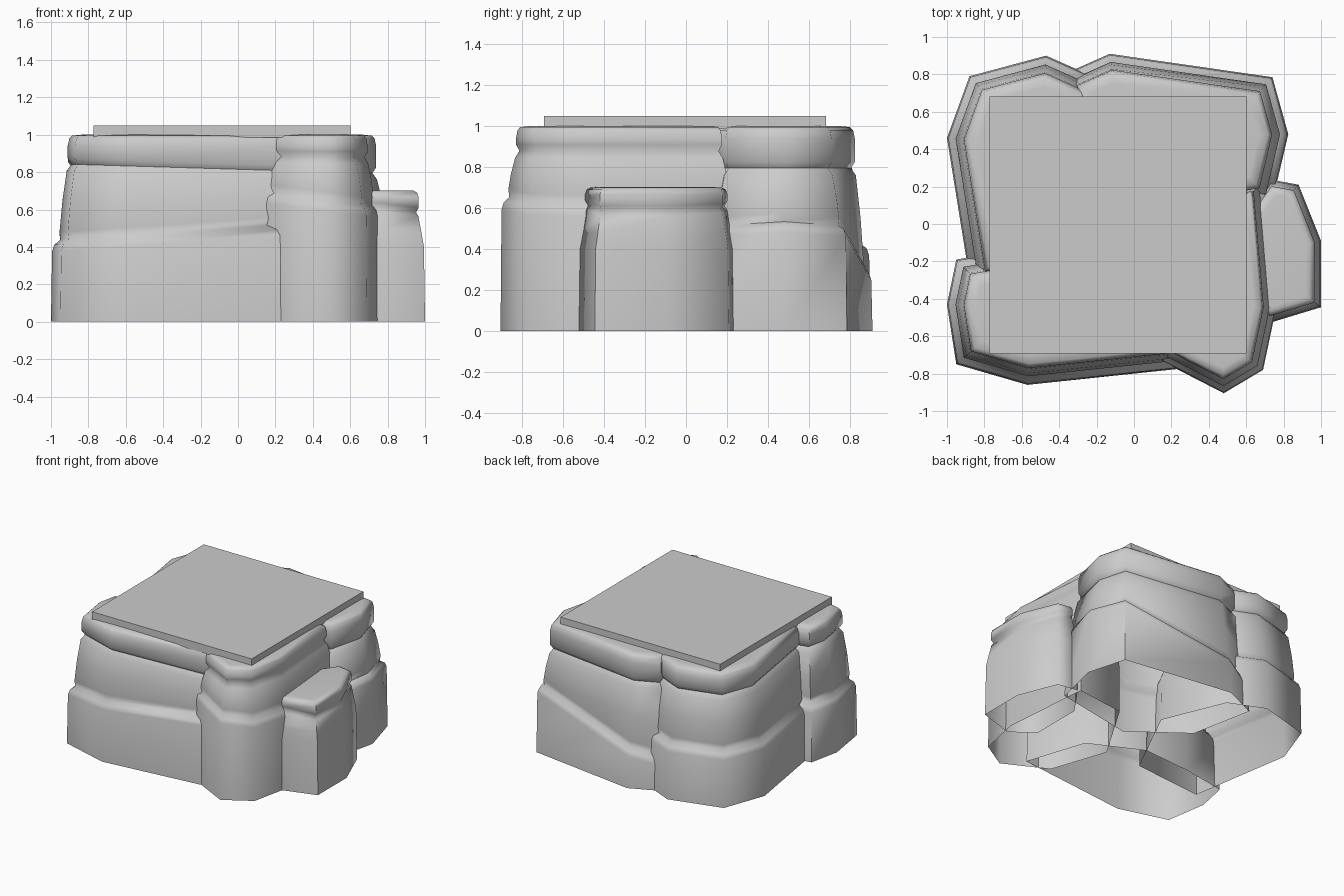
import bpy, bmesh, math
from mathutils import Vector

if "Cube" in bpy.data.objects:
    bpy.data.objects.remove(bpy.data.objects["Cube"])


def inset_loop(pts, d):
    """Offset a counter-clockwise outline inward by d with mitred corners."""
    out = []
    n = len(pts)
    for i in range(n):
        p, a, b = Vector(pts[i]), Vector(pts[i - 1]), Vector(pts[(i + 1) % n])
        e1, e2 = (p - a).normalized(), (b - p).normalized()
        n1, n2 = Vector((-e1.y, e1.x)), Vector((-e2.y, e2.x))
        out.append(p + (n1 + n2) * d / max(0.5, 1 + n1.dot(n2)))
    return out


def rock(name, outline, rows):
    """Open-bottomed rock; rows are (inset, height function of x, y)."""
    bm = bmesh.new()
    loops = []
    for d, height in rows:
        loops.append([bm.verts.new((p.x, p.y, height(p.x, p.y)))
                      for p in inset_loop(outline, d)])
    n = len(outline)
    for lo, hi in zip(loops, loops[1:]):
        for i in range(n):
            j = (i + 1) % n
            bm.faces.new((lo[i], lo[j], hi[j], hi[i]))
    bm.faces.new(loops[-1])
    me = bpy.data.meshes.new(name)
    bm.to_mesh(me)
    bm.free()
    ob = bpy.data.objects.new(name, me)
    bpy.context.collection.objects.link(ob)
    bpy.ops.object.select_all(action='DESELECT')
    ob.select_set(True)
    bpy.context.view_layer.objects.active = ob
    bpy.ops.object.shade_smooth_by_angle(angle=math.radians(66))
    return ob


def flat(z):
    return lambda x, y: z


def tilted(g, dz):
    return lambda x, y: g[0] + g[1] * x + g[2] * y + dz


def ledge_rows(low, high, k):
    """Two sloping grooves, tapering wall and rounded top lip."""
    mid = lambda x, y: (tilted(low, 0)(x, y) + tilted(high, 0)(x, y)) / 2
    return [(0, flat(0)), (.006 * k, tilted(low, -.06)), (.018 * k, tilted(low, -.025)),
            (.050 * k, tilted(low, 0)), (.045 * k, tilted(low, .04)),
            (.060 * k, mid), (.083 * k, tilted(high, -.04)),
            (.108 * k, tilted(high, -.005)), (.088 * k, tilted(high, .025)),
            (.088 * k, flat(.94)), (.097 * k, flat(.98)),
            (.112 * k, flat(.995)), (.16 * k, flat(1.0))]


# Four large rocks
rock("front_left_rock",
     [(-.57, -.86), (.35, -.763), (.2, -.3), (-.2, -.1), (-.6, -.13),
      (-.95, -.19), (-1, -.43), (-.95, -.75)],
     ledge_rows((.505, .07, 0), (.82, -.03, 0), 1.0))
rock("front_right_rock",
     [(.48, -.905), (.69, -.78), (.76, -.45), (.70, .25), (.3, .2),
      (0, -.3), (.15, -.735)],
     ledge_rows((.71, -.12, 0), (.89, -.01, 0), .75))
rock("back_right_rock",
     [(.74, .12), (.825, .48), (.74, .785), (-.13, .91), (-.4, .79),
      (-.3, .3), (.1, 0)],
     ledge_rows((.34, .25, 0), (.80, 0, 0), .95))
rock("back_left_rock",
     [(-1, .46), (-.87, -.35), (-.3, -.3), (0, .3), (-.2, .78),
      (-.47, .9), (-.88, .79)],
     ledge_rows((.42, 0, .01), (.83, 0, 0), 1.0))

# Small rock on the right side
groove = (.70, -.12, 0)
rock("small_side_rock",
     [(.72, -.53), (1, -.445), (1, -.09), (.88, .21), (.72, .24), (.55, 0), (.55, -.4)],
     [(0, flat(0)), (.006, flat(.4)), (.02, flat(.48)), (.036, tilted(groove, -.02)),
      (.048, tilted(groove, 0)), (.034, tilted(groove, .025)), (.034, flat(.665)),
      (.042, flat(.69)), (.06, flat(.7)), (.08, flat(.702))])

# Flat square slab on top
bpy.ops.mesh.primitive_cube_add(size=1, location=(-.085, -.005, 1.0175))
slab = bpy.context.object
slab.name = "top_slab"
slab.scale = (1.375, 1.375, .065)
